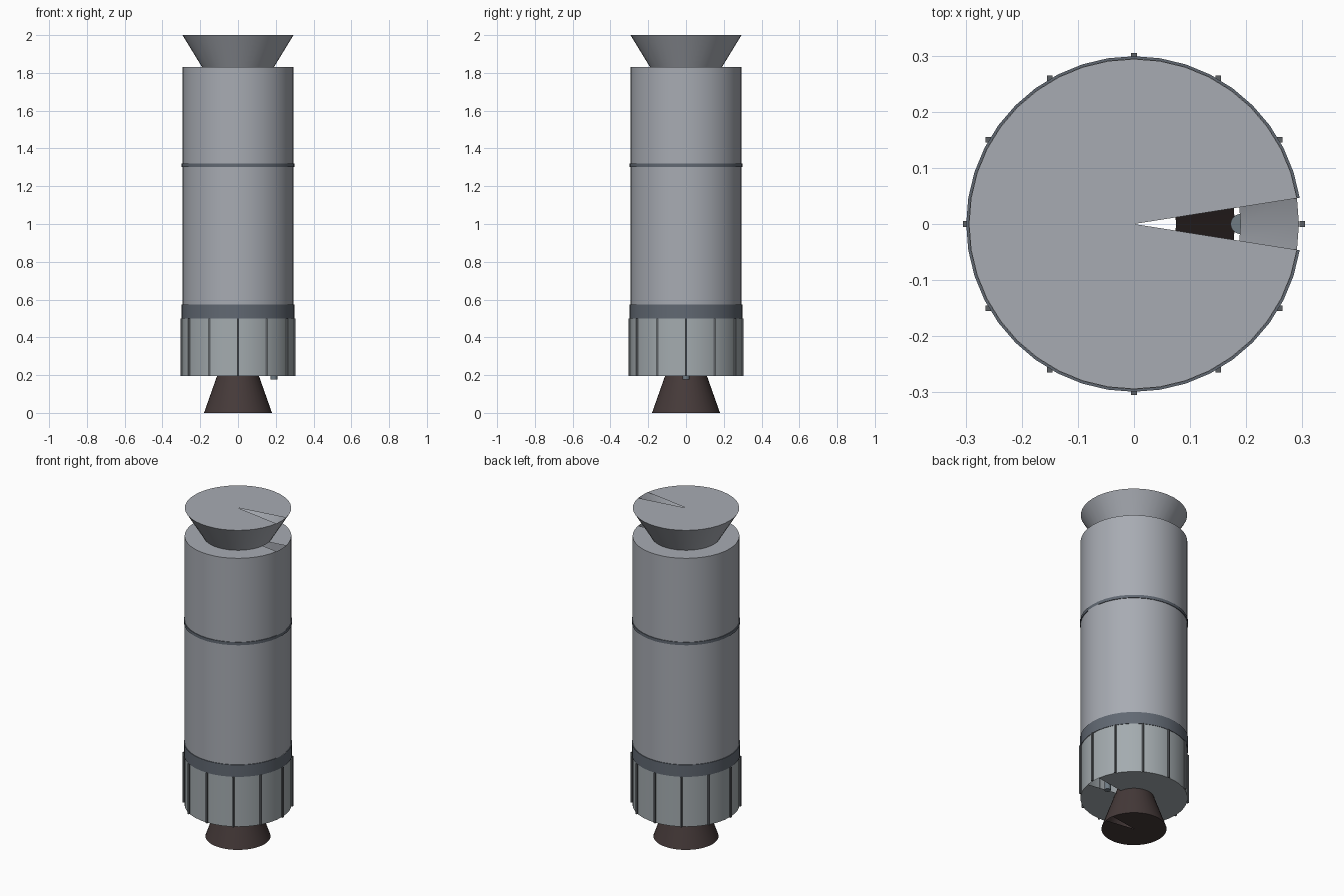
import bpy, bmesh, math

if "Cube" in bpy.data.objects:
    bpy.data.objects.remove(bpy.data.objects["Cube"])

SIDES = 40


def material(name, rgb):
    m = bpy.data.materials.new(name)
    m.diffuse_color = (*rgb, 1)
    m.use_nodes = True
    m.node_tree.nodes["Principled BSDF"].inputs["Base Color"].default_value = m.diffuse_color
    return m


body_grey = material("body grey", (0.39, 0.41, 0.45))
skirt_grey = material("skirt grey", (0.37, 0.41, 0.43))
band_grey = material("band slate", (0.12, 0.14, 0.17))
rib_grey = material("rib dark grey", (0.11, 0.12, 0.13))
nozzle_brown = material("nozzle brown", (0.06, 0.042, 0.041))
pipe_grey = material("pipe blue grey", (0.16, 0.20, 0.23))


def finish(bm, name, mat):
    mesh = bpy.data.meshes.new(name)
    bm.to_mesh(mesh)
    bm.free()
    ob = bpy.data.objects.new(name, mesh)
    bpy.context.collection.objects.link(ob)
    mesh.materials.append(mat)
    bpy.ops.object.select_all(action='DESELECT')
    ob.select_set(True)
    bpy.context.view_layer.objects.active = ob
    bpy.ops.object.shade_smooth_by_angle(angle=math.radians(30))
    return ob


def drum(name, mat, z0, z1, r0, r1, bottom=True, top=True):
    """Full wall; each end disc leaves an open slice facing +x."""
    bm = bmesh.new()
    rings = [[bm.verts.new((r * math.cos(i * math.tau / SIDES),
                            r * math.sin(i * math.tau / SIDES), z))
              for i in range(SIDES)] for z, r in ((z0, r0), (z1, r1))]
    lo, hi = rings
    for i in range(SIDES):
        j = (i + 1) % SIDES
        bm.faces.new((lo[i], lo[j], hi[j], hi[i]))
    for ring, z, use, up in ((lo, z0, bottom, False), (hi, z1, top, True)):
        if not use:
            continue
        c = bm.verts.new((0, 0, z))
        for i in range(1, SIDES - 1):
            f = (c, ring[i], ring[i + 1])
            bm.faces.new(f if up else f[::-1])
    return finish(bm, name, mat)


# Main tank, top cone and aft skirt
drum("lower_tank", body_grey, 0.57, 1.31, 0.295, 0.295)
drum("upper_tank", body_grey, 1.31, 1.83, 0.295, 0.295)
drum("payload_cone", body_grey, 1.83, 2.0, 0.19, 0.294)
drum("aft_skirt", skirt_grey, 0.195, 0.5, 0.296, 0.296)

# Dark bands
drum("aft_band", band_grey, 0.5, 0.573, 0.299, 0.299)
drum("tank_ring", band_grey, 1.302, 1.32, 0.299, 0.299)

# Engine nozzle
drum("nozzle", nozzle_brown, 0.0, 0.297, 0.18, 0.075)

# Small exhaust pipe in the open slice of the skirt floor
bm = bmesh.new()
bmesh.ops.create_cone(bm, cap_ends=True, segments=20, radius1=0.018,
                      radius2=0.018, depth=0.06)
bmesh.ops.translate(bm, verts=bm.verts, vec=(0.19, 0, 0.206))
finish(bm, "exhaust_pipe", pipe_grey)

# Twelve square ribs around the skirt
bm = bmesh.new()
for k in range(12):
    a = k * math.tau / 12
    vs = bmesh.ops.create_cube(bm, size=1)["verts"]
    bmesh.ops.scale(bm, verts=vs, vec=(0.01, 0.01, 0.305))
    bmesh.ops.translate(bm, verts=vs,
                        vec=(0.3 * math.cos(a), 0.3 * math.sin(a), 0.3475))
finish(bm, "skirt_ribs", rib_grey)
